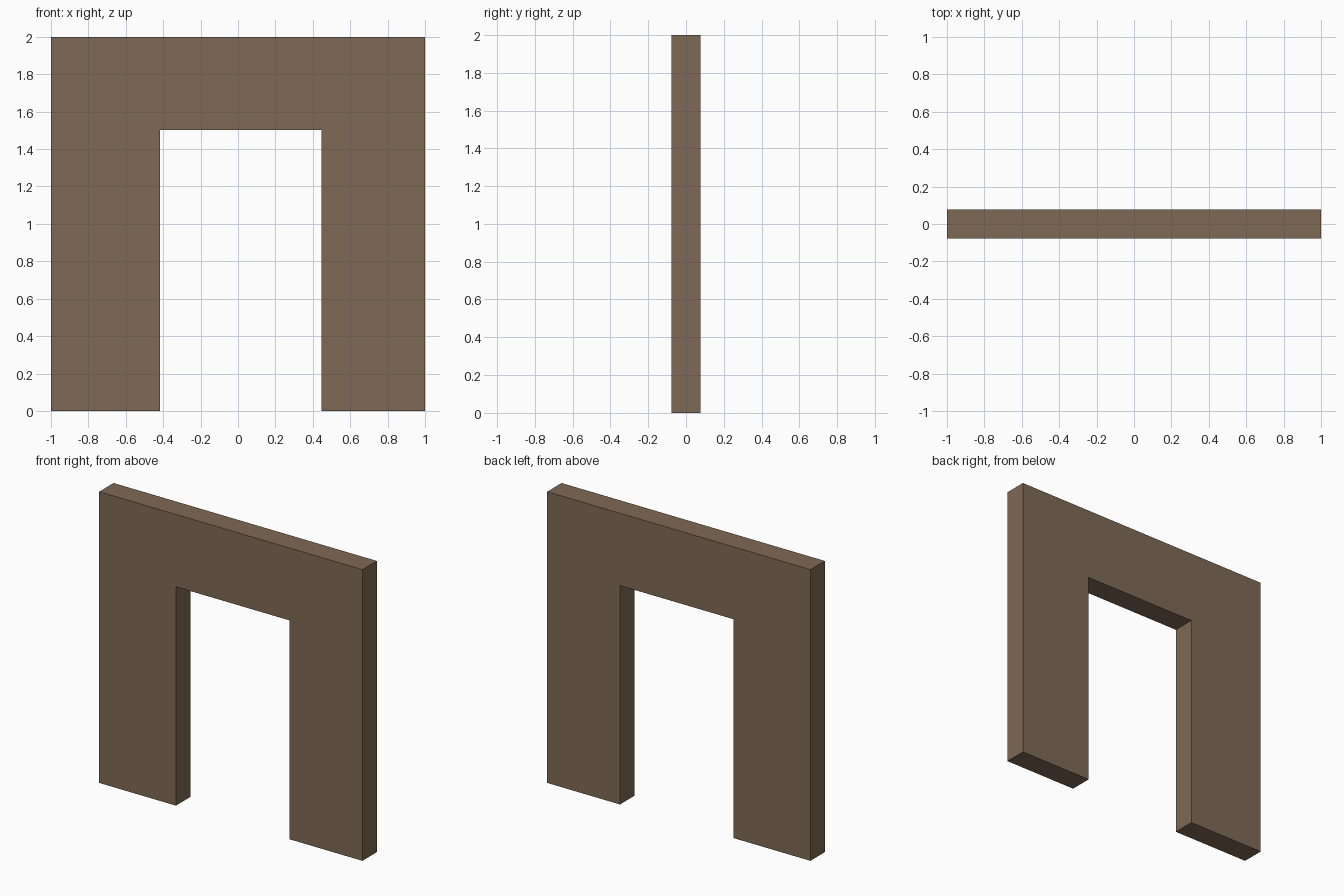
import bpy, bmesh

if "Cube" in bpy.data.objects:
    bpy.data.objects.remove(bpy.data.objects["Cube"])

# Single brown colour
mat = bpy.data.materials.new("brown_wall")
mat.diffuse_color = (0.212, 0.144, 0.091, 1.0)
mat.use_nodes = True
mat.node_tree.nodes["Principled BSDF"].inputs["Base Color"].default_value = mat.diffuse_color

# Wall outline with an open doorway, as seen from the front (x, z)
DEPTH = 0.156
LEFT, RIGHT, LINTEL = -0.417, 0.447, 1.503
outline = [(-1, 0), (LEFT, 0), (LEFT, LINTEL), (RIGHT, LINTEL),
           (RIGHT, 0), (1, 0), (1, 2), (-1, 2)]

# Extrude the outline to the wall thickness
bm = bmesh.new()
face = bm.faces.new([bm.verts.new((x, -DEPTH / 2, z)) for x, z in outline])
res = bmesh.ops.extrude_face_region(bm, geom=[face], use_keep_orig=True)
moved = [v for v in res["geom"] if isinstance(v, bmesh.types.BMVert)]
bmesh.ops.translate(bm, verts=moved, vec=(0, DEPTH, 0))
bmesh.ops.recalc_face_normals(bm, faces=bm.faces)

mesh = bpy.data.meshes.new("doorway_wall")
bm.to_mesh(mesh)
bm.free()
mesh.materials.append(mat)
wall = bpy.data.objects.new("doorway_wall", mesh)
bpy.context.collection.objects.link(wall)
